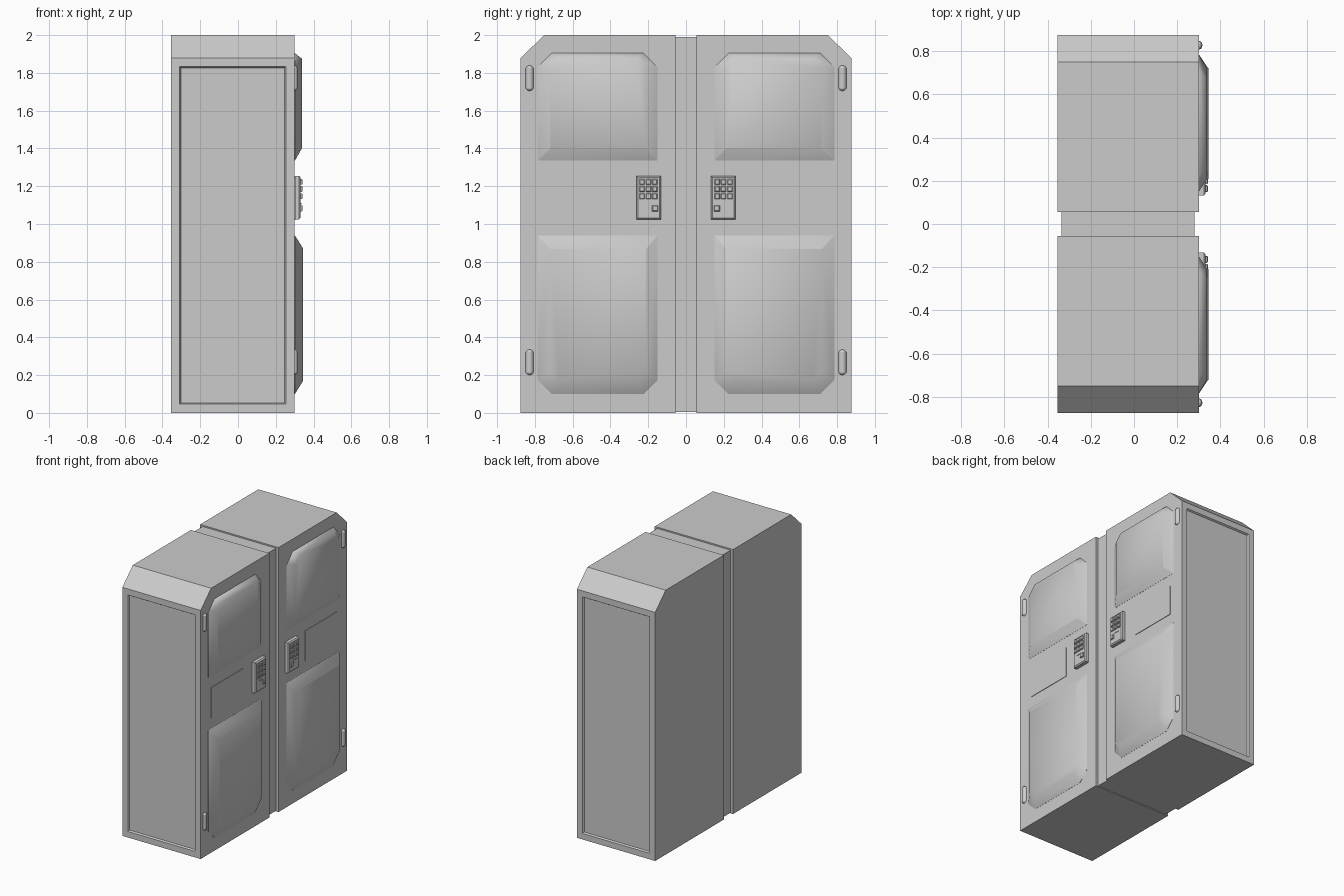
import bpy, bmesh, math
from mathutils import Vector, Matrix

if "Cube" in bpy.data.objects:
    bpy.data.objects.remove(bpy.data.objects["Cube"])


def finish(name, bm, smooth=None, mirror=True):
    """Turn a bmesh built on the +y side into an object, mirrored across y = 0."""
    bmesh.ops.recalc_face_normals(bm, faces=bm.faces)
    me = bpy.data.meshes.new(name)
    bm.to_mesh(me)
    bm.free()
    ob = bpy.data.objects.new(name, me)
    bpy.context.collection.objects.link(ob)
    if smooth:
        bpy.ops.object.select_all(action='DESELECT')
        ob.select_set(True)
        bpy.context.view_layer.objects.active = ob
        bpy.ops.object.shade_smooth_by_angle(angle=math.radians(smooth))
    if mirror:
        m = ob.modifiers.new("Mirror", 'MIRROR')
        m.use_axis = (False, True, False)
        m.use_mirror_merge = False
    return ob


def loft(bm, rings):
    """Closed solid through a list of rings with equal point counts."""
    vs = [[bm.verts.new(p) for p in r] for r in rings]
    n = len(vs[0])
    for a, b in zip(vs, vs[1:]):
        for i in range(n):
            j = (i + 1) % n
            bm.faces.new((a[i], a[j], b[j], b[i]))
    bm.faces.new(vs[0])
    bm.faces.new(vs[-1])


def box(bm, x0, x1, y0, y1, z0, z1, taper=0.0):
    """Box standing out along x; the front end is pulled in by taper."""
    def ring(x, t):
        return [(x, y0 + t, z0 + t), (x, y1 - t, z0 + t),
                (x, y1 - t, z1 - t), (x, y0 + t, z1 - t)]
    rings = [ring(x0, 0), ring(x1, 0)]
    if taper:
        rings = [ring(x0, 0), ring(x1 - taper, 0), ring(x1, taper)]
    loft(bm, rings)


# cabinet body with chamfered outer top corner and recessed side panel
bm = bmesh.new()
outline = [(0.055, 0), (0.875, 0), (0.875, 1.88), (0.75, 2.0), (0.055, 2.0)]
loft(bm, [[(x, y, z) for y, z in outline] for x in (-0.355, 0.30)])
bmesh.ops.recalc_face_normals(bm, faces=bm.faces)
side = [f for f in bm.faces if f.normal.y > 0.99]
bmesh.ops.inset_region(bm, faces=side, thickness=0.065)
bmesh.ops.inset_region(bm, faces=side, thickness=0.01, depth=-0.012)
finish("cabinet_body", bm)

# narrow joining strip between the two cabinets
bm = bmesh.new()
box(bm, -0.335, 0.28, -0.057, 0.057, 0.005, 1.99)
finish("joining_strip", bm, mirror=False)


# raised door panels: two corners cut, soft sloping rim
def door_panel(name, z0, z1, top_x, in_bottom, in_top, cut_top):
    def ring(x, y0, y1, za, zb, c):
        ct, cb = (c, 0.004) if cut_top else (0.004, c)
        return [(x, y0 + cb, za), (x, y1 - cb, za), (x, y1, za + cb), (x, y1, zb - ct),
                (x, y1 - ct, zb), (x, y0 + ct, zb), (x, y0, zb - ct), (x, y0, za + cb)]
    bm = bmesh.new()
    loft(bm, [ring(0.295, 0.15, 0.785, z0, z1, 0.075),
              ring(0.301, 0.15, 0.785, z0, z1, 0.075),
              ring(top_x, 0.21, 0.72, z0 + in_bottom, z1 - in_top, 0.05)])
    finish(name, bm, 50)


door_panel("upper_door_panel", 1.335, 1.905, 0.338, 0.065, 0.03, True)
door_panel("lower_door_panel", 0.10, 0.94, 0.345, 0.07, 0.07, False)

# thin plate between the door panels
bm = bmesh.new()
box(bm, 0.295, 0.304, 0.375, 0.75, 1.02, 1.25)
finish("door_plate", bm)

# keypad housing
bm = bmesh.new()
box(bm, 0.295, 0.332, 0.133, 0.262, 1.025, 1.255, 0.008)
finish("keypad", bm)

# keypad buttons: three by three plus one larger key
bm = bmesh.new()
for i in range(3):
    for j in range(3):
        y, z = 0.165 + 0.034 * i, 1.147 + 0.038 * j
        box(bm, 0.325, 0.342, y - 0.014, y + 0.014, z - 0.015, z + 0.015, 0.004)
box(bm, 0.325, 0.342, 0.148, 0.18, 1.067, 1.099, 0.004)
# three small lamps
for i in range(3):
    y = 0.19 + 0.016 * i
    box(bm, 0.325, 0.335, y - 0.004, y + 0.004, 1.103, 1.111)
finish("keypad_buttons", bm)

# capsule hinges
bm = bmesh.new()
for zc in (0.268, 1.772):
    res = bmesh.ops.create_uvsphere(bm, u_segments=16, v_segments=8, radius=0.022,
                                    matrix=Matrix.Translation((0.295, 0.828, zc)))
    for v in res['verts']:
        d = v.co.z - zc
        if abs(d) > 1e-4:
            v.co.z += math.copysign(0.046, d)
    # stretch the equator into a straight barrel
    bmesh.ops.create_cone(bm, cap_ends=False, segments=16, radius1=0.022, radius2=0.022,
                          depth=0.11, matrix=Matrix.Translation((0.295, 0.828, zc)))
finish("hinges", bm, 40)
